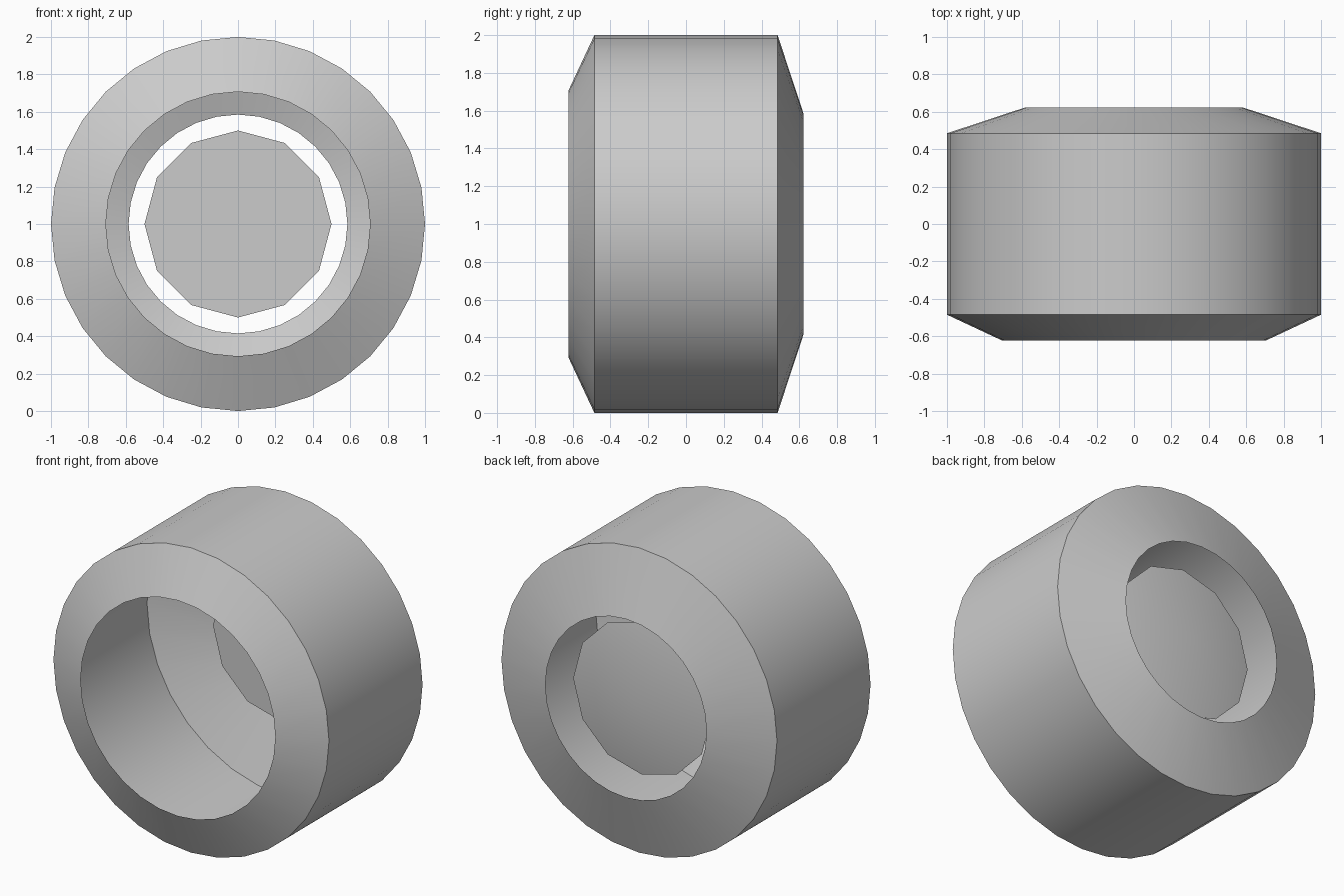
import bpy, bmesh, math

if "Cube" in bpy.data.objects:
    bpy.data.objects.remove(bpy.data.objects["Cube"])

grey = bpy.data.materials.new("light grey")
grey.diffuse_color = (0.6, 0.6, 0.6, 1)
grey.use_nodes = True
grey.node_tree.nodes["Principled BSDF"].inputs["Base Color"].default_value = grey.diffuse_color


def ring(bm, r, y, n):
    """Circle of n vertices around the y axis, centred at z = 1."""
    return [bm.verts.new((r * math.cos(2 * math.pi * i / n), y,
                          1 + r * math.sin(2 * math.pi * i / n))) for i in range(n)]


def finish(bm, name):
    mesh = bpy.data.meshes.new(name)
    bm.to_mesh(mesh)
    bm.free()
    mesh.materials.append(grey)
    obj = bpy.data.objects.new(name, mesh)
    bpy.context.collection.objects.link(obj)
    bpy.ops.object.select_all(action='DESELECT')
    obj.select_set(True)
    bpy.context.view_layer.objects.active = obj
    bpy.ops.object.shade_smooth_by_angle(angle=math.radians(15))
    return obj


# Hollow thin shell: front bevel, drum wall, back bevel, open at both ends
N = 32
bm = bmesh.new()
profile = [(0.707, -0.622), (1.0, -0.485), (1.0, 0.485), (0.585, 0.622)]
rings = [ring(bm, r, y, N) for r, y in profile]
for a, b in zip(rings, rings[1:]):
    for i in range(N):
        j = (i + 1) % N
        bm.faces.new((a[i], a[j], b[j], b[i]))
finish(bm, "drum_shell")

# Shallow twelve-sided cone floating in the back opening, flat on its front
M = 12
bm = bmesh.new()
rim = ring(bm, 0.5, 0.455, M)
tip = bm.verts.new((0, 0.537, 1))
bm.faces.new(rim)
for i in range(M):
    bm.faces.new((rim[(i + 1) % M], rim[i], tip))
finish(bm, "hub_cap")
